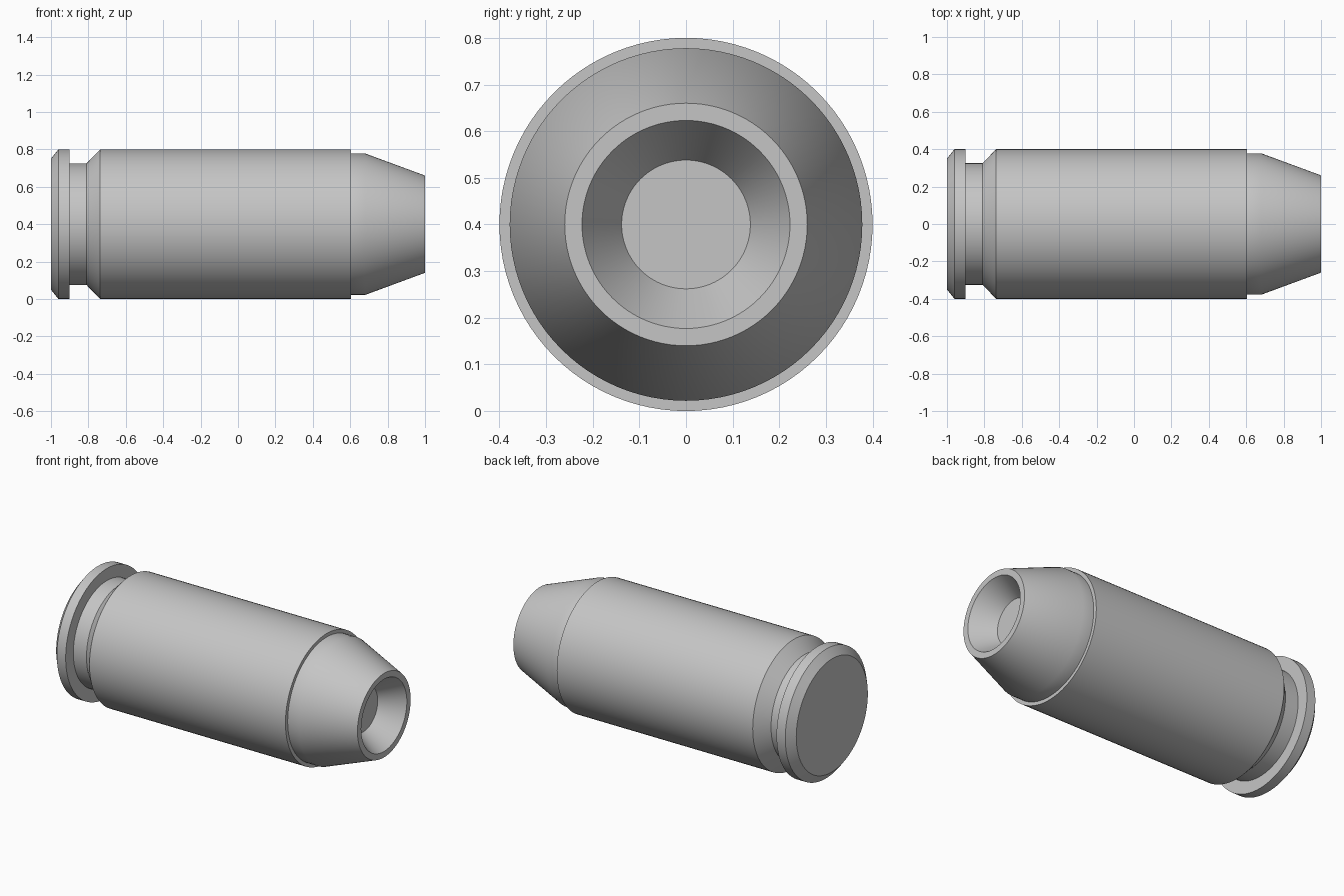
import bpy, bmesh
from math import radians, tau
from mathutils import Matrix, Vector

cube = bpy.data.objects.get("Cube")
if cube:
    bpy.data.objects.remove(cube, do_unlink=True)

SEGMENTS = 96
AXIS_Z = 0.4

grey = bpy.data.materials.new("plain grey")
colour = (0.56, 0.56, 0.56, 1)
grey.diffuse_color = colour
grey.use_nodes = True
grey.node_tree.nodes["Principled BSDF"].inputs["Base Color"].default_value = colour


def lathe(name, profile):
    """Revolve (x, radius) points about the long axis."""
    bm = bmesh.new()
    verts = [bm.verts.new((x, 0, r)) for x, r in profile]
    edges = [bm.edges.new(pair) for pair in zip(verts, verts[1:])]
    bmesh.ops.spin(bm, geom=verts + edges, cent=(0, 0, 0), axis=(1, 0, 0),
                   angle=tau, steps=SEGMENTS, use_merge=True)
    bmesh.ops.remove_doubles(bm, verts=bm.verts, dist=1e-5)
    # Cap closed ends: profiles that finish on the axis already meet at a point
    bmesh.ops.recalc_face_normals(bm, faces=bm.faces)
    # The first face band of each profile must look away from the axis or back
    bm.faces.ensure_lookup_table()
    face = max(bm.faces, key=lambda f: f.calc_center_median().yz.length)
    centre = face.calc_center_median()
    if face.normal.dot(Vector((0, centre.y, centre.z))) < 0:
        bmesh.ops.reverse_faces(bm, faces=bm.faces)
    bmesh.ops.transform(bm, matrix=Matrix.Translation((0, 0, AXIS_Z)), verts=bm.verts)
    mesh = bpy.data.meshes.new(name)
    bm.to_mesh(mesh)
    bm.free()
    mesh.materials.append(grey)
    obj = bpy.data.objects.new(name, mesh)
    bpy.context.collection.objects.link(obj)
    bpy.ops.object.select_all(action="DESELECT")
    obj.select_set(True)
    bpy.context.view_layer.objects.active = obj
    bpy.ops.object.shade_smooth_by_angle(angle=radians(30))
    return obj


# Case: bevelled rim, groove, tapered shoulder, straight wall and stepped mouth
lathe("case", [(-1, 0), (-1, 0.35), (-0.96, 0.4), (-0.9, 0.4), (-0.9, 0.325),
               (-0.81, 0.325), (-0.737, 0.4), (0.605, 0.4), (0.605, 0.378)])

# Nose: short collar, cone, flat lip and tapered blind hollow
lathe("hollow_nose", [(0.605, 0.378), (0.68, 0.378), (1, 0.26),
                      (1, 0.223), (0.86, 0.138), (0.86, 0)])
